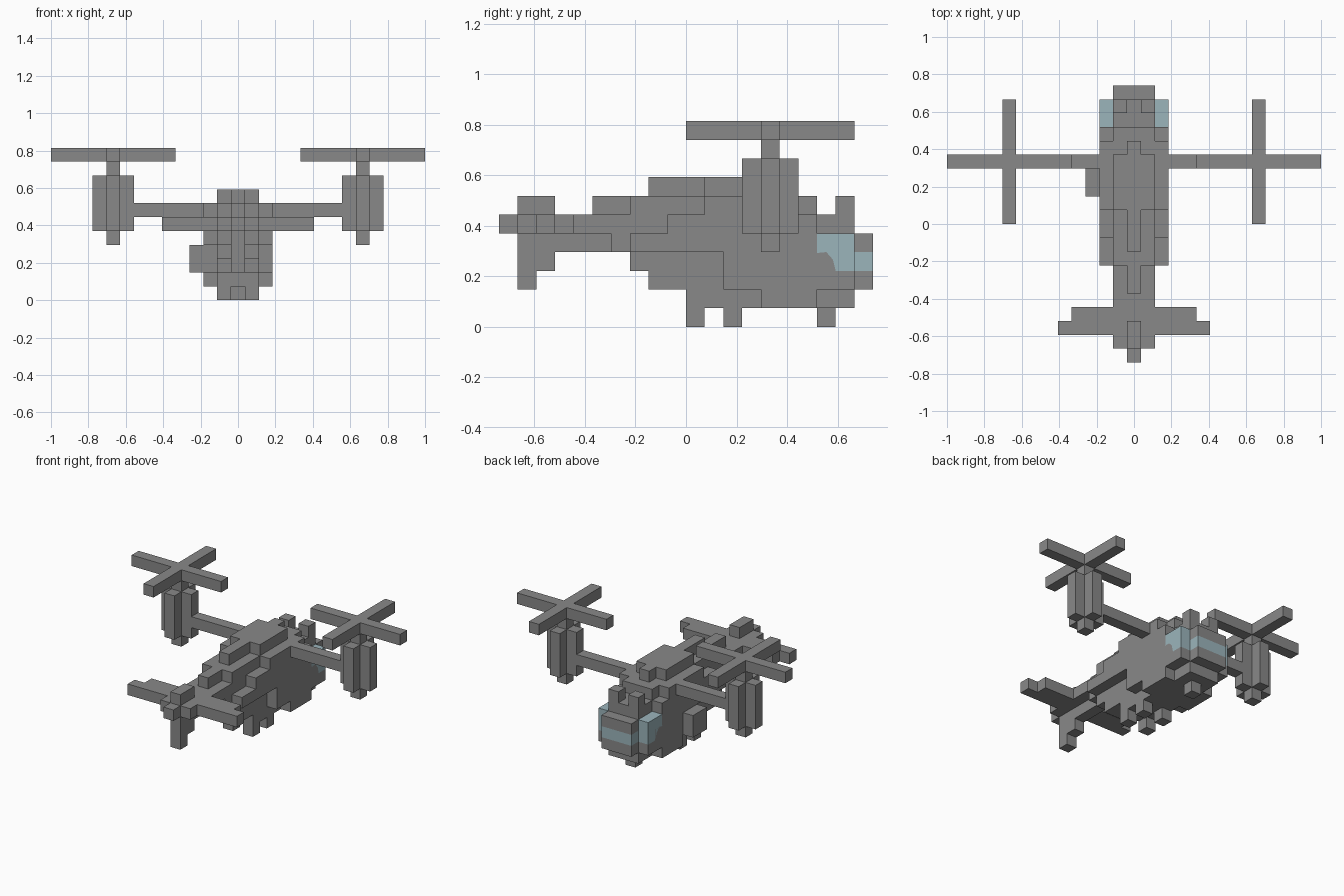
import bpy, bmesh

cube = bpy.data.objects.get("Cube")
if cube:
    bpy.data.objects.remove(cube, do_unlink=True)

U = 2 / 27  # edge of one block


def material(name, rgb):
    m = bpy.data.materials.new(name)
    m.use_nodes = True
    m.diffuse_color = (*rgb, 1)
    m.node_tree.nodes["Principled BSDF"].inputs["Base Color"].default_value = (*rgb, 1)
    return m


MATS = [material("hull grey", (0.25, 0.25, 0.25)),
        material("pale blue glass", (0.33, 0.46, 0.5))]
owner = {}  # block -> part name


def fill(part, xs, ys, zs):
    """Fill blocks; x columns are inclusive, y and z are start/end edges."""
    for x in range(xs[0], xs[1] + 1):
        for y in range(*ys):
            for z in range(*zs):
                owner.setdefault((x, y, z), part)


def centred(part, half, ys, zs):
    fill(part, (-half, half), ys, zs)


def paired(part, xs, ys, zs):
    fill(part, xs, ys, zs)
    fill(part, (-xs[1], -xs[0]), ys, zs)


# Fuselage: wide hull, then narrower core and spine
for ys, zs in [((4, 7), (1, 2)), ((2, 9), (2, 4)), ((-3, 9), (4, 5)),
               ((-1, 7), (5, 6)), ((1, 6), (6, 7))]:
    centred("fuselage", 2, ys, zs)
for ys, zs in [((0, 9), (1, 2)), ((-2, 2), (2, 3)), ((-3, 2), (3, 4)),
               ((-4, -3), (4, 5)), ((-3, 9), (5, 6)), ((-3, 7), (6, 7)),
               ((1, 5), (7, 8))]:
    centred("fuselage", 1, ys, zs)
centred("fuselage", 0, (-5, -3), (6, 7))
centred("fuselage", 0, (-2, 6), (7, 8))

# Nose with two roof sensors, and the single side sponson
centred("nose", 1, (9, 10), (2, 5))
paired("roof_sensors", (1, 1), (8, 9), (6, 7))
fill("side_sponson", (-3, -3), (2, 4), (2, 4))

# Landing gear
for y in (0, 2):
    paired("rear_landing_gear", (1, 1), (y, y + 1), (0, 1))
centred("nose_landing_gear", 0, (7, 8), (0, 1))

# Tail boom, fin and tailplane
centred("tail_boom", 1, (-9, -3), (5, 6))
centred("tail_boom", 0, (-9, -4), (4, 5))
centred("tail_fin", 0, (-10, -9), (5, 6))
centred("tail_fin", 0, (-9, -7), (6, 7))
centred("tail_fin", 0, (-8, -7), (3, 4))
centred("tail_fin", 0, (-9, -8), (2, 4))
paired("tailplane", (2, 4), (-8, -6), (5, 6))
paired("tailplane", (5, 5), (-8, -7), (5, 6))

# Wings, cross-shaped engine pods and four-blade rotors
paired("wings", (3, 7), (4, 5), (6, 7))
paired("engine_pods", (8, 10), (4, 5), (5, 9))
paired("engine_pods", (9, 9), (3, 6), (5, 9))
paired("engine_pods", (9, 9), (4, 5), (4, 5))
paired("rotor_shafts", (9, 9), (4, 5), (9, 10))
paired("rotors", (5, 13), (4, 5), (10, 11))
paired("rotors", (9, 9), (0, 9), (10, 11))


def is_glass(x, y, z):
    band = y == 9 and z == 3
    cheek = abs(x) == 2 and (y == 8 and z in (3, 4) or y == 7 and z == 4)
    return band or cheek


def link(name, bm):
    me = bpy.data.meshes.new(name)
    bm.to_mesh(me)
    bm.free()
    for m in MATS:
        me.materials.append(m)
    ob = bpy.data.objects.new(name, me)
    bpy.context.collection.objects.link(ob)
    return ob


def build(part):
    """Skin the exposed sides of the part's blocks."""
    bm = bmesh.new()
    for cell in [c for c, p in owner.items() if p == part]:
        for axis in range(3):
            for side in (0, 1):
                near = list(cell)
                near[axis] += 2 * side - 1
                if tuple(near) in owner:
                    continue
                ring = []
                for a, b in ((0, 0), (1, 0), (1, 1), (0, 1)):
                    p = list(cell)
                    p[axis] += side
                    p[(axis + 1) % 3] += a
                    p[(axis + 2) % 3] += b
                    ring.append(bm.verts.new(((p[0] - 0.5) * U, p[1] * U, p[2] * U)))
                face = bm.faces.new(ring if side else ring[::-1])
                face.material_index = int(is_glass(*cell))
    bmesh.ops.remove_doubles(bm, verts=bm.verts, dist=U / 100)
    link(part, bm)


for part in dict.fromkeys(owner.values()):
    build(part)

# Slanted rear corner of each cheek window
for name, s in (("left_window_corner", 1), ("right_window_corner", -1)):
    bm = bmesh.new()
    ring = [bm.verts.new((s * (2.5 * U + 0.002), y * U, z * U))
            for y, z in ((7, 4), (7.5, 4), (7.85, 3.6), (8, 3), (8, 4))]
    ring.insert(1, bm.verts.new((s * (2.5 * U + 0.002), 7 * U, 3.95 * U)))
    # ring runs along the window edge and back
    face = bm.faces.new(ring if s > 0 else ring[::-1])
    face.material_index = 1
    link(name, bm)
